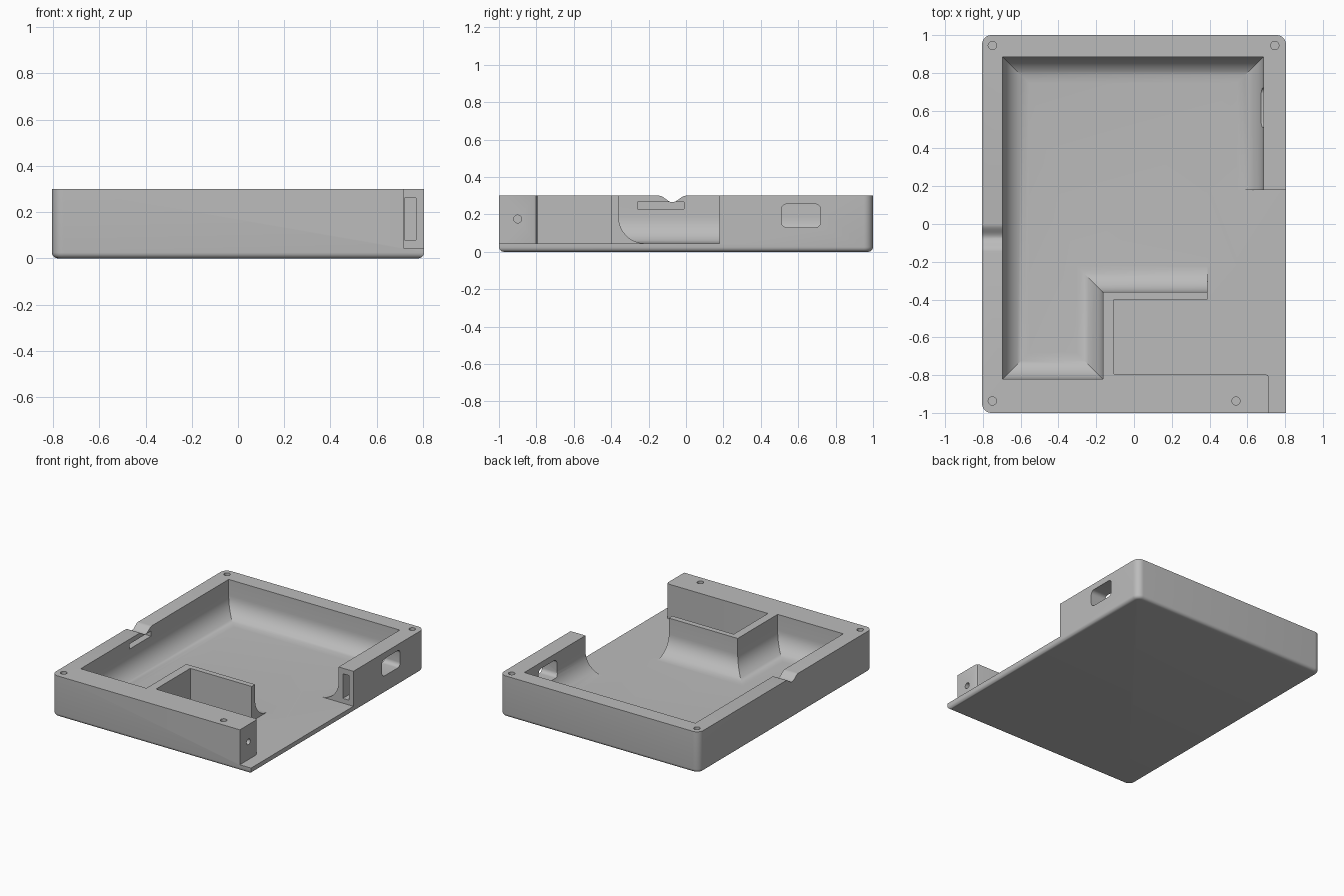
import bpy, bmesh, math
from mathutils import Matrix

old = bpy.data.objects.get("Cube")
if old:
    bpy.data.objects.remove(old)

HX, TOP, FLOOR = 0.805, 0.30, 0.045

grey = bpy.data.materials.new("matte grey plastic")
grey.use_nodes = True
grey.diffuse_color = (0.5, 0.5, 0.5, 1)
grey.node_tree.nodes["Principled BSDF"].inputs["Base Color"].default_value = (0.5, 0.5, 0.5, 1)


def finish(bm, name):
    bmesh.ops.recalc_face_normals(bm, faces=bm.faces)
    mesh = bpy.data.meshes.new(name)
    bm.to_mesh(mesh)
    bm.free()
    mesh.materials.append(grey)
    obj = bpy.data.objects.new(name, mesh)
    bpy.context.collection.objects.link(obj)
    return obj


def round_edges(bm, rule, radius, segments):
    """Bevel every edge whose two end points satisfy the rule."""
    edges = [e for e in bm.edges if rule(e.verts[0].co, e.verts[1].co)]
    bmesh.ops.bevel(bm, geom=edges, offset=radius, segments=segments, profile=0.5,
                    affect='EDGES', clamp_overlap=False)


def is_low(z):
    return lambda a, b: abs(a.z - z) < 1e-4 and abs(b.z - z) < 1e-4


def prism(points, low, high):
    """Vertical prism over an outline in plan."""
    bm = bmesh.new()
    base = bm.faces.new([bm.verts.new((x, y, low)) for x, y in points])
    new = bmesh.ops.extrude_face_region(bm, geom=[base])["geom"]
    bmesh.ops.translate(bm, vec=(0, 0, high - low),
                        verts=[v for v in new if isinstance(v, bmesh.types.BMVert)])
    return bm


def box(x0, x1, y0, y1, z0, z1):
    return prism([(x0, y0), (x1, y0), (x1, y1), (x0, y1)], z0, z1)


def cylinder(radius, depth, matrix):
    bm = bmesh.new()
    bmesh.ops.create_cone(bm, cap_ends=True, segments=24, radius1=radius,
                          radius2=radius, depth=depth, matrix=matrix)
    return bm


# Outer block: round upright corners (one stays square), then a soft bottom rim
bm = box(-HX, HX, -1, 1, 0, TOP)
round_edges(bm, lambda a, b: abs(a.z - b.z) > 0.1 and not (a.x > 0 and a.y < 0), 0.05, 8)
round_edges(bm, is_low(0), 0.025, 5)
case = finish(bm, "enclosure_shell")

cutters = []


def cut(bm, name):
    cutters.append(finish(bm, name))


# L-shaped main cavity with a large fillet around its floor
bm = prism([(-0.695, -0.82), (-0.165, -0.82), (-0.165, -0.36),
            (0.685, -0.36), (0.685, 0.885), (-0.695, 0.885)], FLOOR, 0.5)
round_edges(bm, is_low(FLOOR), 0.14, 10)
cut(bm, "main_cavity_cutter")

# Open side bay, side pocket and corner ledge, as a single outline
cut(prism([(-0.105, -0.795), (0.695, -0.795), (0.709, -0.801), (0.715, -0.815),
           (0.715, -1.2), (1, -1.2), (1, 0.18), (0.39, 0.18), (0.39, -0.40),
           (-0.105, -0.40)], FLOOR, 0.6), "side_bay_cutter")

# Connector window through the right wall
bm = box(0.6, 0.9, 0.51, 0.72, 0.13, 0.255)
round_edges(bm, lambda a, b: abs(a.x - b.x) > 0.1, 0.03, 6)
cut(bm, "connector_window_cutter")

# Slots in the end of the right wall and in the inner face of the left wall
cut(box(0.72, 0.77, 0.1, 0.25, 0.08, 0.26), "wall_end_slot_cutter")
cut(box(-0.75, -0.6, -0.26, -0.01, 0.228, 0.265), "left_wall_slot_cutter")

# Flared cable notch over the left wall
steps = 16
curve = [(-0.145 + 0.145 * i / steps,
          TOP - 0.0175 * (1 - math.cos(2 * math.pi * i / steps))) for i in range(steps + 1)]
curve += [(0, 0.4), (-0.145, 0.4)]
bm = prism(curve, -0.9, -0.6)
bm.transform(Matrix(((0, 0, 1, 0), (1, 0, 0, 0), (0, 1, 0, 0), (0, 0, 0, 1))))
cut(bm, "cable_notch_cutter")

# Screw holes in the rim, and one in the end of the front block
for i, (x, y) in enumerate([(-0.75, 0.945), (0.745, 0.945), (-0.75, -0.937), (0.54, -0.937)]):
    cut(cylinder(0.022, 0.2, Matrix.Translation((x, y, TOP))), f"screw_hole_cutter_{i + 1}")
cut(cylinder(0.021, 0.2, Matrix.Translation((0.715, -0.9, 0.175)) @ Matrix.Rotation(math.pi / 2, 4, 'Y')),
    "side_hole_cutter")

# Apply the cuts and shade
bpy.ops.object.select_all(action='DESELECT')
bpy.context.view_layer.objects.active = case
case.select_set(True)
for cutter in cutters:
    mod = case.modifiers.new(cutter.name, 'BOOLEAN')
    mod.operation = 'DIFFERENCE'
    mod.solver = 'EXACT'
    mod.object = cutter
    bpy.ops.object.modifier_apply(modifier=mod.name)
for cutter in cutters:
    bpy.data.objects.remove(cutter)
bpy.ops.object.shade_smooth_by_angle(angle=math.radians(30))
